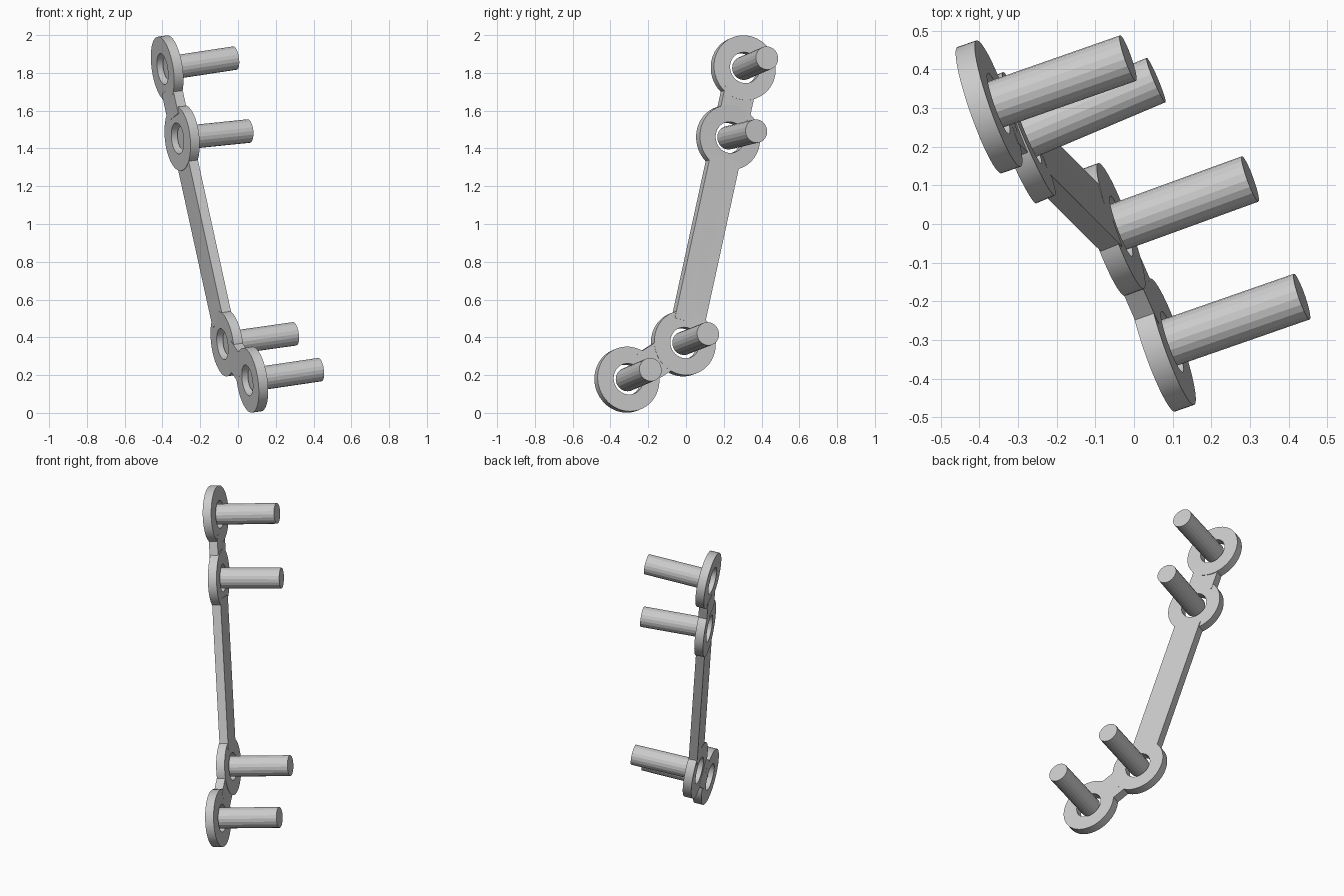
import bpy
import math
from mathutils import Vector, Matrix

if "Cube" in bpy.data.objects:
    bpy.data.objects.remove(bpy.data.objects["Cube"], do_unlink=True)

RING_R, HOLE_R, THICK = 0.173, 0.083, 0.053
PIN_R, PIN_LEN = 0.0625, 0.385
BAR_W, BAR_INSET = 0.172, 0.115

# Eyelets from top to bottom: centre and axis
EYES = [
    (Vector((-0.375, 0.303, 1.824)), Vector((0.934, 0.327, 0.142)).normalized()),
    (Vector((-0.296, 0.223, 1.456)), Vector((0.917, 0.388, 0.094)).normalized()),
    (Vector((-0.058, -0.014, 0.368)), Vector((0.931, 0.339, 0.132)).normalized()),
    (Vector((0.074, -0.313, 0.176)), Vector((0.934, 0.325, 0.138)).normalized()),
]


def cylinder(name, centre, axis, radius, length, sides):
    bpy.ops.mesh.primitive_cylinder_add(
        vertices=sides, radius=radius, depth=length, location=centre,
        rotation=axis.to_track_quat('Z', 'Y').to_euler())
    obj = bpy.context.object
    obj.name = name
    return obj


def bar(name, start, end, normal):
    """Flat strip between two eyelets, stopping short of their holes."""
    along = (end - start).normalized()
    normal = (normal - along * normal.dot(along)).normalized()
    side = normal.cross(along)
    bpy.ops.mesh.primitive_cube_add(size=1)
    obj = bpy.context.object
    obj.name = name
    length = (end - start).length - 2 * BAR_INSET
    turn = Matrix((along, side, normal)).transposed().to_4x4()
    size = Matrix.Diagonal((length, BAR_W, THICK, 1))
    obj.data.transform(Matrix.Translation((start + end) / 2) @ turn @ size)
    return obj


def combine(target, other, operation):
    mod = target.modifiers.new(operation.title(), 'BOOLEAN')
    mod.operation = operation
    mod.solver = 'EXACT'
    mod.object = other
    bpy.context.view_layer.objects.active = target
    bpy.ops.object.modifier_apply(modifier=mod.name)
    bpy.data.objects.remove(other, do_unlink=True)


# Plate: four discs joined by three straight bars
discs = [cylinder("eyelet", c, n, RING_R, THICK, 56) for c, n in EYES]
bars = [bar("link", a[0], b[0], a[1] + b[1]) for a, b in zip(EYES, EYES[1:])]
plate = discs[0]
plate.name = "plate"
for link, disc in zip(bars, discs[1:]):
    combine(plate, link, 'UNION')
    combine(plate, disc, 'UNION')

# Holes through the eyelets
for c, n in EYES:
    combine(plate, cylinder("hole_cutter", c, n, HOLE_R, THICK * 3, 40), 'DIFFERENCE')

# Pins reaching out from the middle of each hole
pins = [cylinder("pin_%d" % i, c + n * PIN_LEN / 2, n, PIN_R, PIN_LEN, 20)
        for i, (c, n) in enumerate(EYES, 1)]

# Smooth rounded walls of the plate, keeping its edges sharp
bpy.ops.object.select_all(action='DESELECT')
plate.select_set(True)
bpy.context.view_layer.objects.active = plate
bpy.ops.object.shade_smooth_by_angle(angle=math.radians(25))
